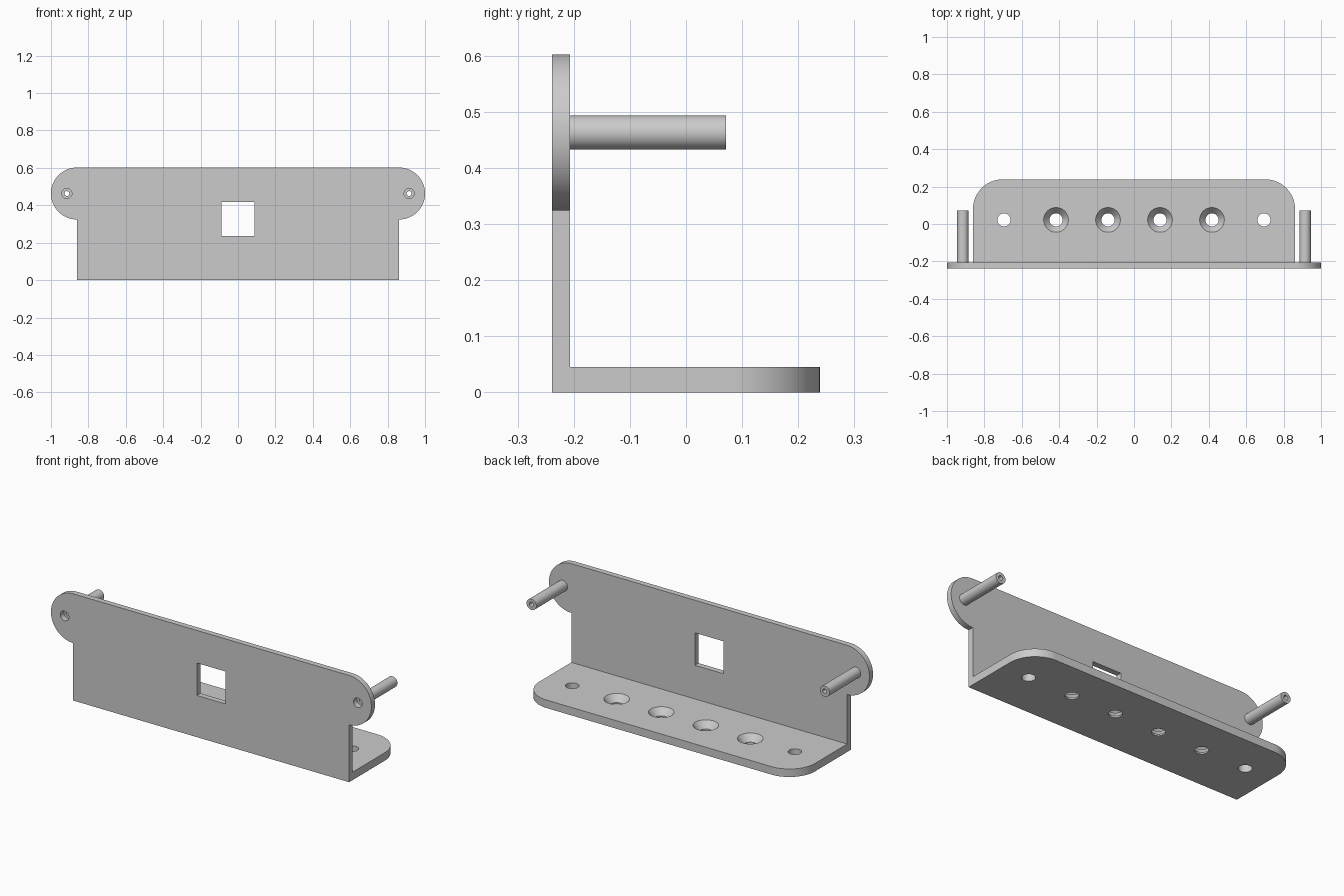
import bpy, bmesh, math
from mathutils import Matrix

if "Cube" in bpy.data.objects:
    bpy.data.objects.remove(bpy.data.objects["Cube"])

W, R_EAR, Z_EAR = 0.861, 0.139, 0.463
Y0, Y1, Y2 = -0.239, -0.207, 0.239
PEG_X = 0.915


def arc(cx, cy, r, a0, a1, n=24):
    return [(cx + r * math.cos(math.radians(a0 + (a1 - a0) * i / n)),
             cy + r * math.sin(math.radians(a0 + (a1 - a0) * i / n))) for i in range(n + 1)]


def finish(bm, name):
    bmesh.ops.recalc_face_normals(bm, faces=bm.faces)
    me = bpy.data.meshes.new(name)
    bm.to_mesh(me)
    bm.free()
    ob = bpy.data.objects.new(name, me)
    bpy.context.collection.objects.link(ob)
    return ob


def prism(name, pts, to3d, vec):
    bm = bmesh.new()
    face = bm.faces.new([bm.verts.new(to3d(*p)) for p in pts])
    ext = bmesh.ops.extrude_face_region(bm, geom=[face], use_keep_orig=True)
    bmesh.ops.translate(bm, vec=vec, verts=[v for v in ext["geom"] if isinstance(v, bmesh.types.BMVert)])
    return finish(bm, name)


def lathe(name, profile, loc, along_y=False, n=48, closed=False):
    """Revolve (radius, height) points; ends are capped unless the profile is a closed loop."""
    bm = bmesh.new()
    rings = [[bm.verts.new((r * math.cos(2 * math.pi * i / n), r * math.sin(2 * math.pi * i / n), h))
              for i in range(n)] for r, h in profile]
    pairs = list(zip(rings, rings[1:])) + ([(rings[-1], rings[0])] if closed else [])
    for a, b in pairs:
        for i in range(n):
            bm.faces.new((a[i], a[(i + 1) % n], b[(i + 1) % n], b[i]))
    if not closed:
        bm.faces.new(rings[0])
        bm.faces.new(rings[-1])
    m = Matrix.Translation(loc)
    if along_y:
        m = m @ Matrix.Rotation(-math.pi / 2, 4, 'X')
    bmesh.ops.transform(bm, matrix=m, verts=bm.verts)
    return finish(bm, name)


def boolean(ob, other, op):
    mod = ob.modifiers.new(op, 'BOOLEAN')
    mod.operation, mod.object, mod.solver = op, other, 'EXACT'
    bpy.context.view_layer.objects.active = ob
    bpy.ops.object.modifier_apply(modifier=mod.name)
    bpy.data.objects.remove(other)


# Upright plate with rounded ears
plate = [(-W, 0), (W, 0), (W, Z_EAR - R_EAR)] + arc(W, Z_EAR, R_EAR, -90, 90, 40)[1:]
plate += arc(-W, Z_EAR, R_EAR, 90, 270, 40)
bracket = prism("bracket", plate, lambda x, z: (x, Y0, z), (0, Y1 - Y0, 0))

# Shelf with rounded rear corners
rc = 0.16
shelf = [(-W, Y0), (W, Y0)] + arc(W - rc, Y2 - rc, rc, 0, 90) + arc(-W + rc, Y2 - rc, rc, 90, 180)
boolean(bracket, prism("shelf", shelf, lambda x, y: (x, y, 0), (0, 0, 0.045)), 'UNION')

# Window in the plate
win = [(-0.089, 0.235), (0.089, 0.235), (0.089, 0.418), (-0.089, 0.418)]
boolean(bracket, prism("window_cutter", win, lambda x, z: (x, -0.3, z), (0, 0.15, 0)), 'DIFFERENCE')

# Shelf holes: plain at the ends, countersunk between
for i in range(6):
    x = (i - 2.5) * 0.278
    if i in (0, 5):
        prof = [(0.035, -0.1), (0.035, 0.1)]
    else:
        prof = [(0.035, -0.1), (0.035, 0.008), (0.066, 0.045), (0.066, 0.1)]
    boolean(bracket, lathe("hole_cutter", prof, (x, 0.022, 0)), 'DIFFERENCE')

# Screw holes through the ears, and hollow pegs behind them
parts = [bracket]
for side, s in (("left", -1), ("right", 1)):
    cut = lathe("ear_cutter", [(0.027, -0.1), (0.027, 0.1)], (s * PEG_X, Y0, Z_EAR), True)
    boolean(bracket, cut, 'DIFFERENCE')
    tube = [(0.0305, Y1), (0.0305, 0.071), (0.013, 0.071), (0.013, Y1)]
    parts.append(lathe("peg_" + side, tube, (s * PEG_X, 0, Z_EAR), True, closed=True))

# Smooth curved walls, keep hard edges
bpy.ops.object.select_all(action='DESELECT')
for ob in parts:
    ob.select_set(True)
bpy.context.view_layer.objects.active = bracket
bpy.ops.object.shade_smooth_by_angle(angle=math.radians(30))
